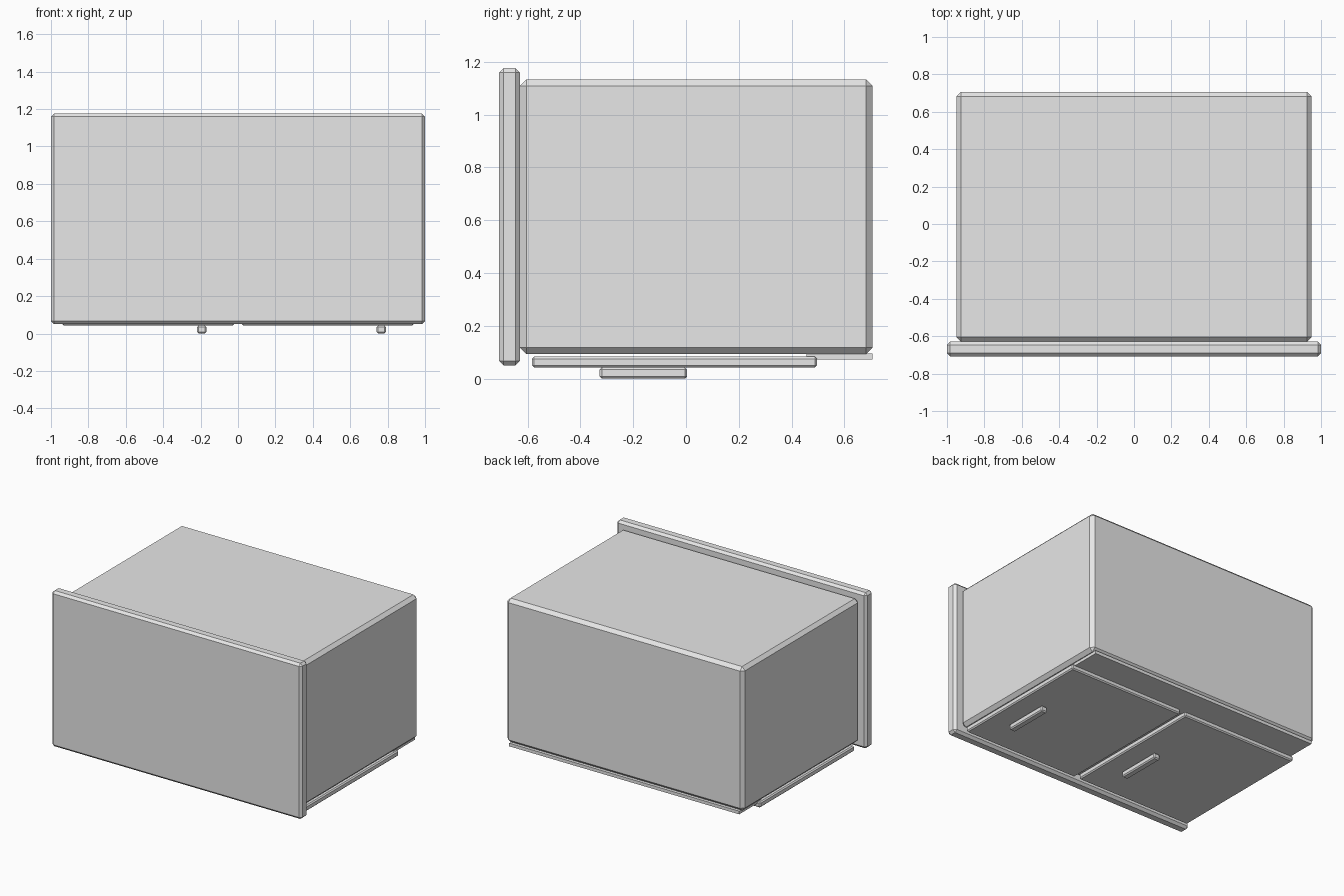
import bpy
import bmesh
from mathutils import Vector

cube = bpy.data.objects.get("Cube")
if cube:
    bpy.data.objects.remove(cube, do_unlink=True)

# Single plain finish
grey = bpy.data.materials.new("light_grey")
grey.use_nodes = True
grey.diffuse_color = (0.8, 0.8, 0.8, 1)
grey.node_tree.nodes["Principled BSDF"].inputs["Base Color"].default_value = grey.diffuse_color


def box(name, low, high, chamfer=0.0):
    """Box between two corners with flat chamfered edges."""
    low, high = Vector(low), Vector(high)
    size, centre = high - low, (low + high) / 2
    bm = bmesh.new()
    bmesh.ops.create_cube(bm, size=1)
    bmesh.ops.scale(bm, vec=size, verts=bm.verts)
    if chamfer:
        bmesh.ops.bevel(bm, geom=bm.edges[:], offset=chamfer, segments=1,
                        profile=0.5, affect='EDGES')
    mesh = bpy.data.meshes.new(name)
    bm.to_mesh(mesh)
    bm.free()
    mesh.materials.append(grey)
    obj = bpy.data.objects.new(name, mesh)
    obj.location = centre
    bpy.context.collection.objects.link(obj)
    return obj


# Cabinet lying on its door side: carcass, worktop slab and kick board
box("cabinet_body", (-0.95, -0.629, 0.093), (0.95, 0.706, 1.133), 0.024)
box("worktop", (-1, -0.708, 0.05), (1, -0.629, 1.176), 0.017)
box("kick_board", (-0.92, 0.457, 0.072), (0.92, 0.706, 0.095))

# Two doors, each with a bar handle on the same side
for side, x in (("right", -0.48), ("left", 0.48)):
    box(side + "_door", (x - 0.46, -0.583, 0.042), (x + 0.46, 0.496, 0.083), 0.008)
    hx = x + 0.286
    box(side + "_handle", (hx - 0.025, -0.327, 0), (hx + 0.025, 0.004, 0.042), 0.008)
